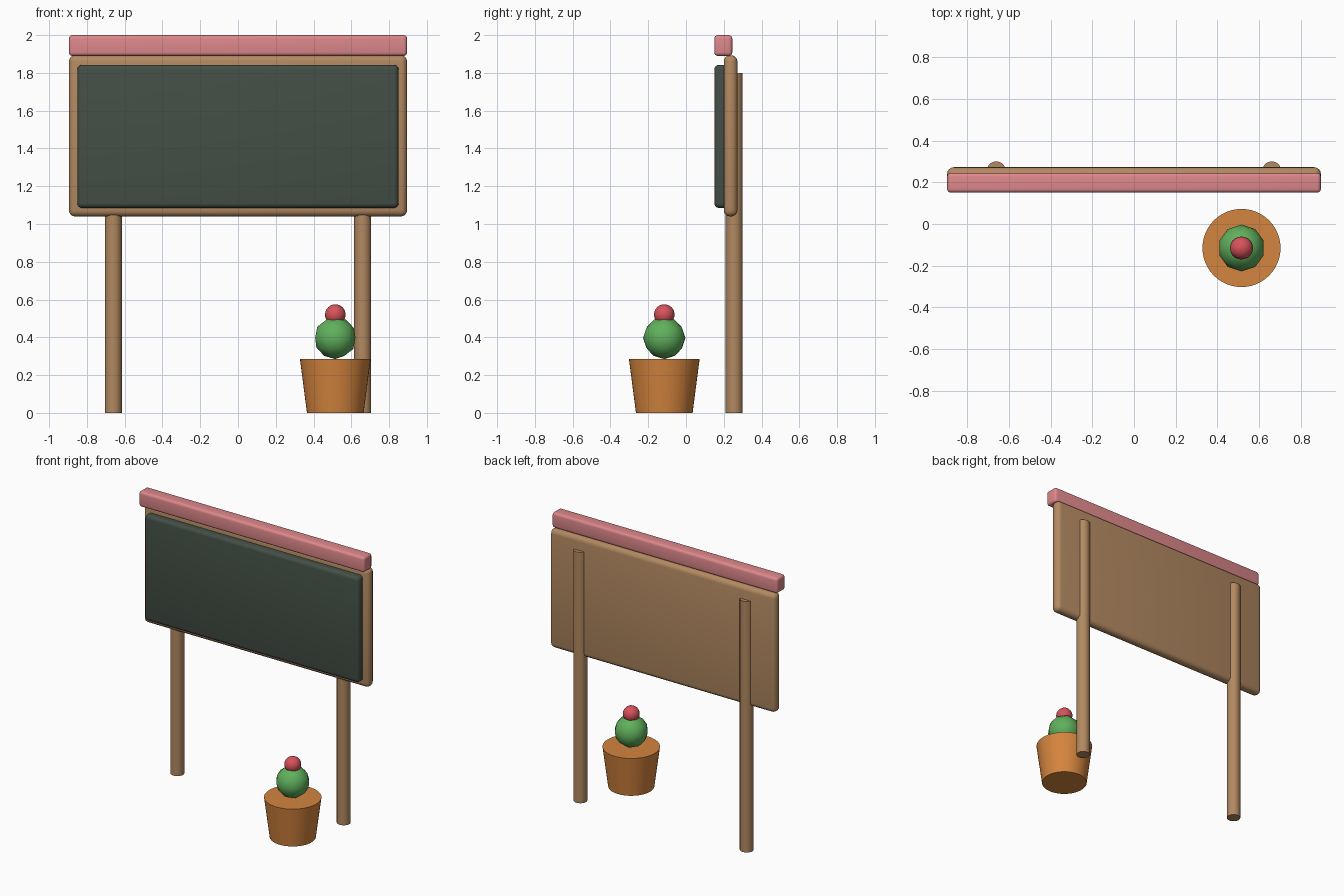
import bpy
import math

cube = bpy.data.objects.get("Cube")
if cube:
    bpy.data.objects.remove(cube, do_unlink=True)


def material(name, rgb):
    """Flat material from 0-255 screen values, stored as linear."""
    linear = [((c / 255 + 0.055) / 1.055) ** 2.4 for c in rgb]
    mat = bpy.data.materials.new(name)
    mat.use_nodes = True
    mat.diffuse_color = (*linear, 1)
    mat.node_tree.nodes["Principled BSDF"].inputs["Base Color"].default_value = (*linear, 1)
    return mat


wood = material("wood", (178, 137, 97))
slate = material("slate", (67, 79, 70))
pink = material("pink", (222, 136, 139))
clay = material("clay", (213, 133, 62))
green = material("green", (96, 176, 92))
red = material("red", (215, 82, 91))


def finish(name, mat, angle=40):
    obj = bpy.context.object
    obj.name = name
    obj.data.materials.append(mat)
    bpy.ops.object.shade_smooth_by_angle(angle=math.radians(angle))
    return obj


def slab(name, mat, half_width, y, z, radius):
    """Rounded box centred on x, spanning the y and z ranges."""
    bpy.ops.mesh.primitive_cube_add(size=1, location=(0, sum(y) / 2, sum(z) / 2))
    obj = bpy.context.object
    obj.scale = (2 * half_width, y[1] - y[0], z[1] - z[0])
    bpy.ops.object.transform_apply(location=False, rotation=False, scale=True)
    bevel = obj.modifiers.new("rounding", "BEVEL")
    bevel.width = radius
    bevel.segments = 4
    bpy.ops.object.modifier_apply(modifier=bevel.name)
    return finish(name, mat)


# Board: wooden backing, raised slate and header beam
slab("board_backing", wood, 0.895, (0.20, 0.272), (1.04, 1.893), 0.032)
slab("slate_panel", slate, 0.85, (0.15, 0.24), (1.085, 1.843), 0.025)
slab("header_beam", pink, 0.895, (0.15, 0.245), (1.89, 2.0), 0.018)

# Two round posts
for side, name in ((-1, "right_post"), (1, "left_post")):
    bpy.ops.mesh.primitive_cylinder_add(vertices=32, radius=0.045, depth=1.8,
                                        location=(side * 0.66, 0.255, 0.9))
    finish(name, wood)

# Potted cactus with a flower bud
px, py = 0.515, -0.115
bpy.ops.mesh.primitive_cone_add(vertices=48, radius1=0.15, radius2=0.187,
                                depth=0.285, location=(px, py, 0.1425))
finish("pot", clay)
bpy.ops.mesh.primitive_ico_sphere_add(subdivisions=2, radius=0.112, location=(px, py, 0.397))
finish("cactus", green, 60)
bpy.ops.mesh.primitive_ico_sphere_add(subdivisions=3, radius=0.055, location=(px, py, 0.52))
finish("flower_bud", red, 60)
